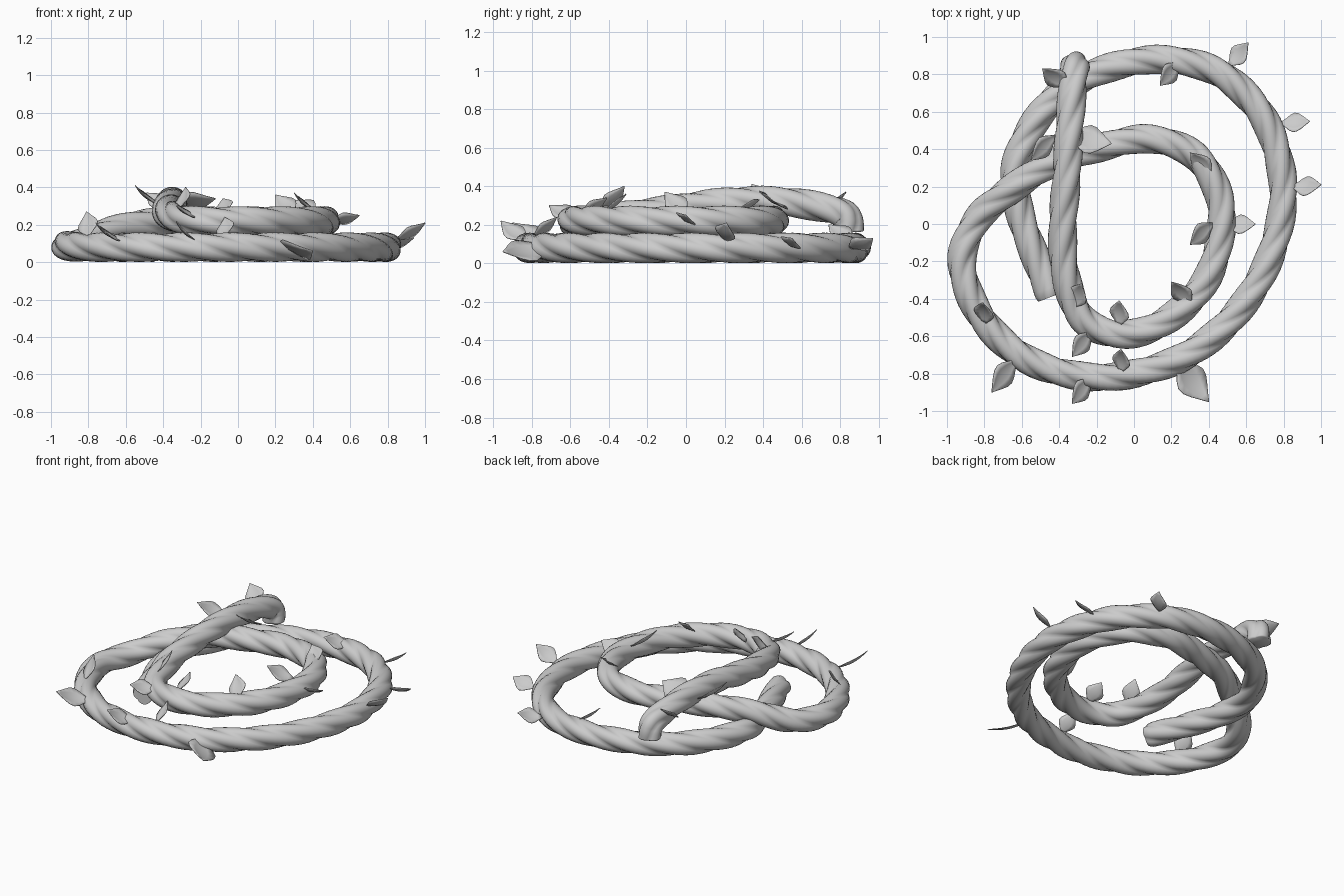
import bpy, bmesh, math
from mathutils import Vector, Matrix

if "Cube" in bpy.data.objects:
    bpy.data.objects.remove(bpy.data.objects["Cube"])

# rope centre line: ground end -> outer loop -> inner loop -> raised strand
PATH = [(-.445, -.39, .08), (-.53, -.17, .08), (-.61, .06, .08), (-.635, .3, .08), (-.54, .53, .08),
        (-.38, .71, .08), (-.15, .83, .08), (.15, .88, .08), (.45, .81, .08), (.68, .59, .08),
        (.785, .3, .08), (.785, .03, .08), (.68, -.28, .08), (.48, -.55, .08), (.2, -.74, .08),
        (-.18, -.82, .08), (-.54, -.74, .08), (-.8, -.52, .08), (-.92, -.22, .085), (-.84, .02, .1),
        (-.65, .19, .175), (-.43, .33, .215), (-.18, .41, .22), (.08, .455, .22), (.32, .37, .22),
        (.455, .15, .22), (.455, -.1, .22), (.36, -.34, .22), (.15, -.53, .22), (-.08, -.59, .22),
        (-.28, -.5, .225), (-.37, -.25, .255), (-.38, 0, .29), (-.36, .25, .32), (-.345, .5, .32),
        (-.33, .71, .29), (-.32, .81, .26), (-.315, .84, .22), (-.315, .845, .16)]
LOBES, SIDES, PITCH = 4, 32, 1.0


def smooth_path(points, steps=10):
    p = [Vector(q) for q in points]
    p = [2 * p[0] - p[1]] + p + [2 * p[-1] - p[-2]]
    out = []
    for i in range(1, len(p) - 2):
        a, b, c, d = p[i - 1:i + 3]
        for k in range(steps):
            t = k / steps
            out.append(.5 * (2 * b + (c - a) * t + (2 * a - 5 * b + 4 * c - d) * t * t
                             + (3 * b - a - 3 * c + d) * t ** 3))
    return out + [p[-2]]


def finish(bm, name):
    me = bpy.data.meshes.new(name)
    bm.to_mesh(me)
    bm.free()
    ob = bpy.data.objects.new(name, me)
    bpy.context.collection.objects.link(ob)
    for f in me.polygons:
        f.use_smooth = True
    return ob


# twisted rope: lobed section swept along the path
bm = bmesh.new()
pts = smooth_path(PATH)
tans = [(pts[min(i + 1, len(pts) - 1)] - pts[max(i - 1, 0)]).normalized() for i in range(len(pts))]
nrm = Vector((0, 0, 1))
dist, rings = 0, []
for i, (p, t) in enumerate(zip(pts, tans)):
    if i:
        dist += (p - pts[i - 1]).length
        nrm = tans[i - 1].rotation_difference(t) @ nrm
    nrm = (nrm - t * nrm.dot(t)).normalized()
    side = t.cross(nrm)
    scale = .9 if i in (0, len(pts) - 1) else 1
    ring = []
    for k in range(SIDES):
        a = 2 * math.pi * k / SIDES
        r = scale * (.065 + .014 * abs(math.cos(LOBES * a / 2)))
        a += 2 * math.pi * dist / PITCH
        ring.append(bm.verts.new(p + r * (math.cos(a) * nrm + math.sin(a) * side)))
    rings.append(ring)
for r0, r1 in zip(rings, rings[1:]):
    for k in range(SIDES):
        j = (k + 1) % SIDES
        bm.faces.new((r0[k], r0[j], r1[j], r1[k]))
bm.faces.new(rings[0][::-1])
bm.faces.new(rings[-1])
rope = finish(bm, "twisted_rope")
bpy.context.view_layer.objects.active = rope
rope.select_set(True)
bpy.ops.object.shade_smooth_by_angle(angle=math.radians(60))

# leaves: base, tip, width
LEAVES = [((.51, .85, .08), (.61, .97, .13), .12), ((.24, .86, .13), (.14, .74, .2), .12),
          ((.79, .54, .09), (.94, .55, .13), .12), ((.85, .2, .12), (1, .21, .21), .12),
          ((.24, -.73, .09), (.4, -.95, .06), .2), ((-.07, -.79, .14), (-.07, -.67, .24), .11),
          ((-.08, -.54, .26), (-.08, -.41, .34), .12), ((-.32, -.44, .28), (-.28, -.32, .4), .12),
          ((.3, -.43, .27), (.2, -.31, .36), .12), ((.42, 0, .27), (.3, -.11, .37), .12),
          ((-.23, -.58, .25), (-.33, -.71, .3), .12), ((.5, 0, .22), (.65, 0, .25), .12),
          ((.41, .27, .28), (.3, .38, .33), .12), ((-.34, .48, .33), (-.12, .43, .34), .18),
          ((-.42, .47, .31), (-.55, .34, .41), .12), ((-.36, .73, .3), (-.49, .83, .37), .13),
          ((-.8, -.53, .14), (-.81, -.42, .27), .12), ((-.63, -.73, .12), (-.76, -.9, .21), .14),
          ((-.23, -.83, .12), (-.33, -.96, .22), .12)]
OUTLINE = [.15, .45, .8, 1, .92, .65, .33, .02]
ROLL = math.radians(32)


def leaf(i, base, tip, width):
    b, e = Vector(base), Vector(tip)
    d = e - b
    side = d.cross(Vector((0, 0, 1))).normalized()
    up = side.cross(d).normalized()
    # every leaf leans to the same side of its stem
    side, up = (side * math.cos(ROLL) + up * math.sin(ROLL),
                up * math.cos(ROLL) - side * math.sin(ROLL))
    bm = bmesh.new()
    rows = []
    n = len(OUTLINE) - 1
    for k, w in enumerate(OUTLINE):
        t = k / n
        mid = b + d * t - up * (.09 * d.length * math.sin(math.pi * t))
        rows.append([bm.verts.new(mid + side * (s * w * width / 2) + up * (abs(s) * w * .012))
                     for s in (-1, -.5, 0, .5, 1)])
    for r0, r1 in zip(rows, rows[1:]):
        for k in range(4):
            bm.faces.new((r0[k], r0[k + 1], r1[k + 1], r1[k]))
    bmesh.ops.recalc_face_normals(bm, faces=bm.faces)
    ob = finish(bm, f"leaf_{i:02d}")
    m = ob.modifiers.new("thickness", 'SOLIDIFY')
    m.thickness = .004
    m.offset = 0


for i, spec in enumerate(LEAVES, 1):
    leaf(i, *spec)
